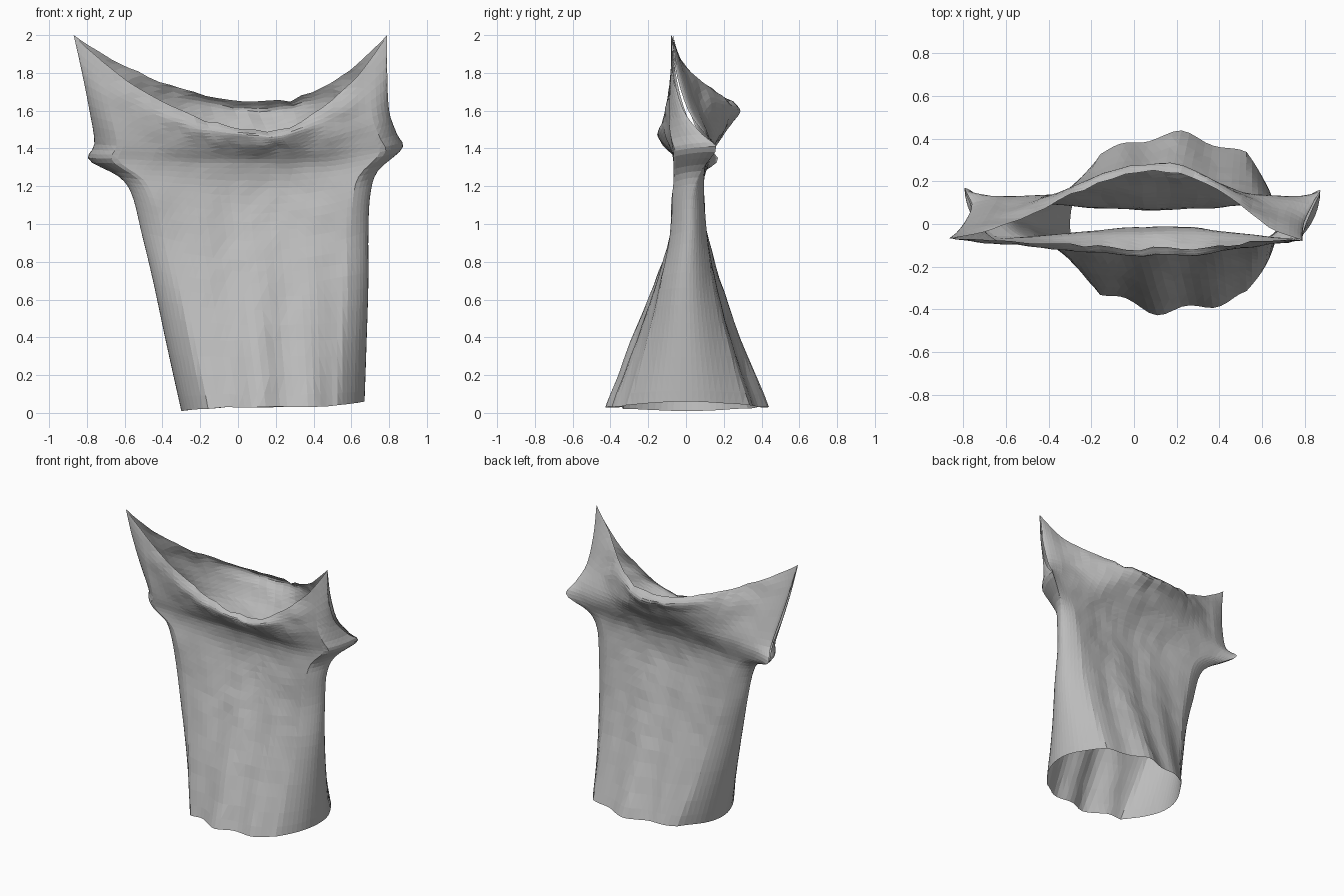
import bpy, bmesh, math
from mathutils import Vector, noise

cube = bpy.data.objects.get("Cube")
if cube:
    bpy.data.objects.remove(cube, do_unlink=True)

ACROSS = 40
ROWS = 36

# Side seams from hem to shoulder tip (x, y, z)
right_seam = [(-.30, 0, .01), (-.38, 0, .37), (-.45, 0, .70), (-.51, .02, .95),
              (-.56, .03, 1.15), (-.63, .06, 1.25), (-.79, .17, 1.34),
              (-.76, .08, 1.43), (-.79, 0, 1.62), (-.83, -.05, 1.82), (-.87, -.07, 2)]
left_seam = [(.67, 0, .06), (.68, 0, .35), (.69, 0, .68), (.69, .02, .95),
             (.70, .03, 1.15), (.74, .08, 1.28), (.87, .16, 1.40),
             (.84, .09, 1.48), (.80, 0, 1.6), (.79, -.06, 1.8), (.79, -.08, 2)]
# Middle of each panel from hem to neckline (y, z)
front_middle = [(-.41, .03), (-.29, .35), (-.18, .63), (-.10, .85), (-.04, 1.03),
                (-.01, 1.19), (-.03, 1.31), (-.08, 1.38), (-.13, 1.43), (-.155, 1.47), (-.12, 1.50)]
back_middle = [(.42, .03), (.29, .36), (.19, .66), (.12, .90), (.07, 1.10),
               (.07, 1.24), (.12, 1.36), (.19, 1.46), (.25, 1.55), (.285, 1.61), (.25, 1.65)]
# How far each panel stands out just inside the seams (y)
front_flank = [-.30, -.21, -.14, -.09, -.08, -.07, -.07, -.075, -.08, -.08, -.07]
back_flank = [.30, .21, .14, .11, .10, .10, .13, .11, .05, -.01, -.06]


def sample(points, v):
    """Smooth curve through evenly spaced points."""
    last = len(points) - 1
    f = v * last
    i = min(int(f), last - 1)
    u = f - i
    a, b, c, d = (Vector(points[min(max(k, 0), last)]) for k in range(i - 1, i + 3))
    ease = u * u * (3 - 2 * u)
    return (b + (c - b) * ease + (c - a) / 2 * u * (1 - u) ** 2
            - (d - b) / 2 * u * u * (1 - u))


def panel_point(s, v, middle, flank, side):
    """Point on one panel; side is -1 for the front and 1 for the back."""
    start, end = sample(right_seam, v), sample(left_seam, v)
    mid_y, mid_z = sample(middle, v)
    flank_y = sample([(y, 0) for y in flank], v).x
    centre = .5 + .11 * v
    t = (s - centre) / (centre if s < centre else 1 - centre)
    arch = max(0, 1 - t * t)
    p = start.lerp(end, s)
    # Blunt sides first, then the belly of the panel
    p.y += (flank_y - p.y) * math.sqrt(min(1, arch * (2 + 3 * v)))
    p.y += (mid_y - flank_y) * arch ** 2.2
    p.z += (mid_z - p.z) * arch
    # Narrow armhole slit between the panels
    if v > .6:
        p.y += side * .012 * math.sin(math.pi * (v - .6) / .4) * t ** 4
    # Soft folds near the hem
    peak = .1 if side < 0 else .22
    p.y += side * .022 * (1 - v) ** 4 * arch * math.cos(21 * (p.x - peak))
    # Crumpled cloth, strongest around the collar
    crease = (.008 + .05 * max(0, v - .65)) * arch
    q = p * 9
    p.y += crease * noise.noise(q)
    p.z += crease * noise.noise(q + Vector((7, 3, 5)))
    return p


def add_panel(bm, middle, flank, side):
    grid = [[bm.verts.new(panel_point((1 - math.cos(math.pi * i / ACROSS)) / 2,
                                      j / ROWS, middle, flank, side))
             for i in range(ACROSS + 1)] for j in range(ROWS + 1)]
    for low, high in zip(grid, grid[1:]):
        for i in range(ACROSS):
            quad = [low[i], low[i + 1], high[i + 1], high[i]]
            bm.faces.new(quad if side < 0 else quad[::-1])


# Cloth material
cloth = bpy.data.materials.new("grey cloth")
cloth.use_nodes = True
colour = (.5, .5, .5, 1)
cloth.diffuse_color = colour
shader = next(n for n in cloth.node_tree.nodes if n.type == 'BSDF_PRINCIPLED')
shader.inputs["Base Color"].default_value = colour
shader.inputs["Roughness"].default_value = .8

# Sleeveless top: two panels joined along the side seams
bm = bmesh.new()
add_panel(bm, front_middle, front_flank, -1)
add_panel(bm, back_middle, back_flank, 1)
bmesh.ops.remove_doubles(bm, verts=bm.verts, dist=.0005)
bmesh.ops.triangulate(bm, faces=bm.faces)
mesh = bpy.data.meshes.new("sleeveless_top")
bm.to_mesh(mesh)
bm.free()
mesh.materials.append(cloth)
top = bpy.data.objects.new("sleeveless_top", mesh)
bpy.context.collection.objects.link(top)
